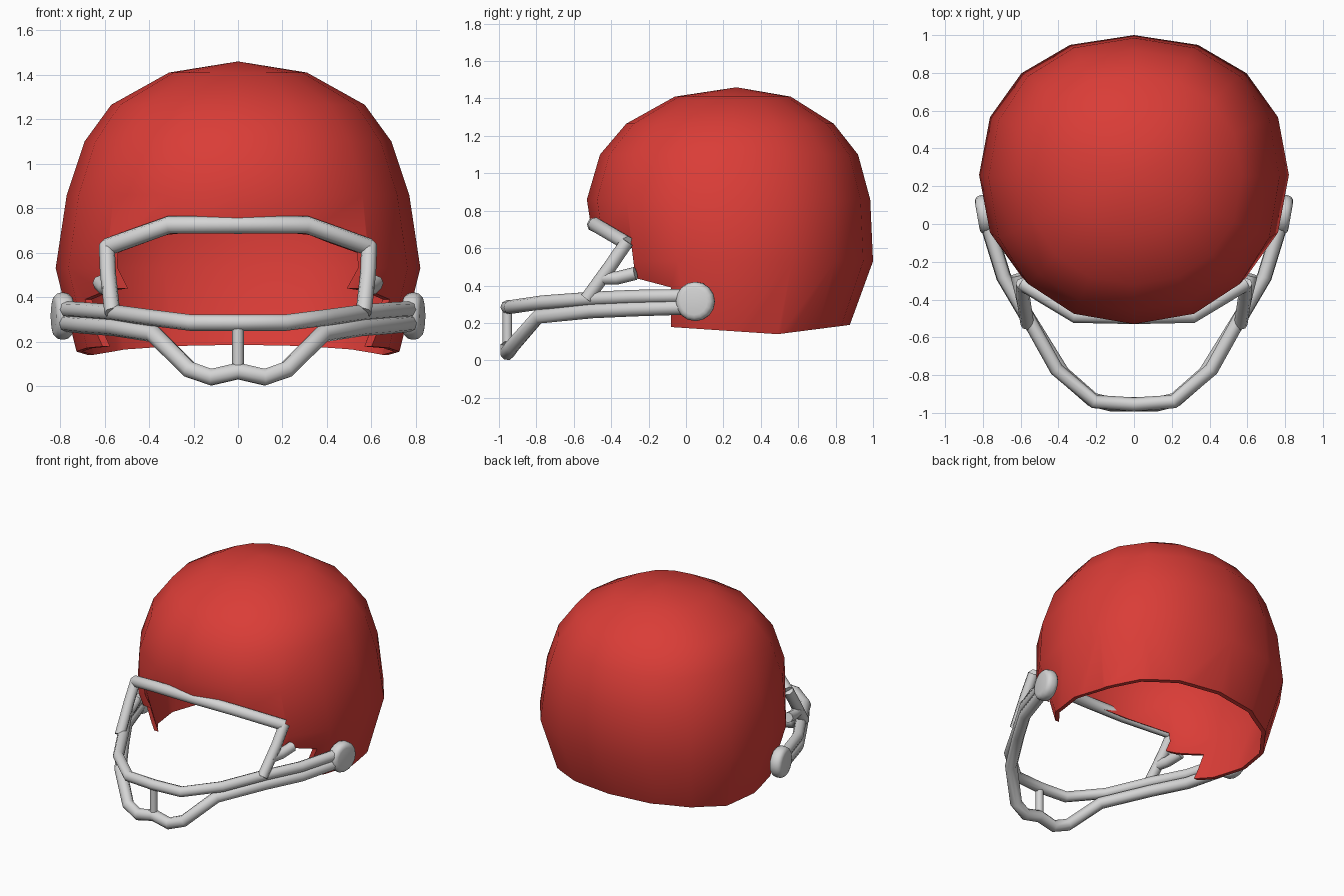
import bpy, bmesh, math
from mathutils import Vector

if "Cube" in bpy.data.objects:
    bpy.data.objects.remove(bpy.data.objects["Cube"])


def material(name, rgb):
    m = bpy.data.materials.new(name)
    m.diffuse_color = (*rgb, 1)
    m.use_nodes = True
    m.node_tree.nodes["Principled BSDF"].inputs["Base Color"].default_value = m.diffuse_color
    return m


RED = material("red shell", (0.70, 0.046, 0.038))
GREY = material("light grey bars", (0.66, 0.66, 0.66))


def mesh_object(name, bm, mat):
    bmesh.ops.recalc_face_normals(bm, faces=bm.faces)
    me = bpy.data.meshes.new(name)
    bm.to_mesh(me)
    bm.free()
    ob = bpy.data.objects.new(name, me)
    bpy.context.collection.objects.link(ob)
    me.materials.append(mat)
    return ob


def activate(ob):
    bpy.ops.object.select_all(action='DESELECT')
    ob.select_set(True)
    bpy.context.view_layer.objects.active = ob


def smooth(ob, angle):
    activate(ob)
    bpy.ops.object.shade_smooth_by_angle(angle=math.radians(angle))


# Shell: 16-sided rings (height, half width, front y, back y)
RINGS = [(1.41, 0.31, -0.06, 0.56), (1.265, 0.57, -0.32, 0.79),
         (1.10, 0.69, -0.46, 0.92), (0.86, 0.77, -0.53, 0.985),
         (0.53, 0.82, -0.48, 1.0), (0.05, 0.70, -0.28, 0.825)]
SIDES = 16


def fuller(v):
    return math.copysign(abs(v) ** 0.92, v) if abs(v) > 1e-6 else 0.0


bm = bmesh.new()
rows = []
for z, half, front, back in RINGS:
    mid = min(0.26, (front + back) / 2 + 0.02)
    row = []
    for i in range(SIDES):
        a = 2 * math.pi * i / SIDES
        s, c = fuller(math.sin(a)), fuller(math.cos(a))
        reach = back - mid if c > 0 else mid - front
        row.append(bm.verts.new((half * s, mid + reach * c, z)))
    rows.append(row)
pole = bm.verts.new((0, 0.27, 1.46))
for i in range(SIDES):
    j = (i + 1) % SIDES
    bm.faces.new((pole, rows[0][i], rows[0][j]))
    for a, b in zip(rows, rows[1:]):
        bm.faces.new((a[i], b[i], b[j], a[j]))
shell = mesh_object("helmet_shell", bm, RED)
sol = shell.modifiers.new("thickness", 'SOLIDIFY')
sol.thickness = 0.025
sol.offset = -1

# Cutter: side profile of the face opening and lower rim
PROFILE = [(-0.9, 0.74), (-0.52, 0.735), (-0.29, 0.60), (-0.27, 0.44), (-0.08, 0.39),
           (-0.08, 0.178), (0.49, 0.14), (0.88, 0.19), (1.3, 0.25), (1.3, -0.3), (-0.9, -0.3)]
bm = bmesh.new()
face = bm.faces.new([bm.verts.new((-1.2, y, z)) for y, z in PROFILE])
ext = bmesh.ops.extrude_face_region(bm, geom=[face])
bmesh.ops.translate(bm, vec=Vector((2.4, 0, 0)),
                    verts=[v for v in ext["geom"] if isinstance(v, bmesh.types.BMVert)])
cutter = mesh_object("opening_cutter", bm, RED)
cutter.hide_render = True
cut = shell.modifiers.new("opening", 'BOOLEAN')
cut.operation = 'DIFFERENCE'
cut.solver = 'EXACT'
cut.object = cutter
activate(shell)
for name in ("thickness", "opening"):
    bpy.ops.object.modifier_apply(modifier=name)
bpy.data.objects.remove(cutter)
smooth(shell, 50)


# Face guard tubes
def tube(name, points, radius=0.04):
    cu = bpy.data.curves.new(name, 'CURVE')
    cu.dimensions = '3D'
    cu.bevel_depth = radius
    cu.bevel_resolution = 2
    cu.use_fill_caps = True
    sp = cu.splines.new('POLY')
    sp.points.add(len(points) - 1)
    for p, co in zip(sp.points, points):
        p.co = (*co, 1)
    ob = bpy.data.objects.new(name, cu)
    bpy.context.collection.objects.link(ob)
    cu.materials.append(GREY)
    activate(ob)
    bpy.ops.object.convert(target='MESH')
    smooth(bpy.context.object, 50)


def mirrored(half):
    """Full left-to-right path from the points with x >= 0, centre outwards."""
    return [(-x, y, z) for x, y, z in reversed(half) if x > 0] + half


tube("brow_bar", mirrored([(0, -0.49, 0.725), (0.31, -0.485, 0.725), (0.59, -0.315, 0.625)]))
tube("upper_bar", mirrored([(0, -0.955, 0.285), (0.21, -0.94, 0.285), (0.41, -0.77, 0.31),
                            (0.56, -0.50, 0.33), (0.69, -0.28, 0.34), (0.785, 0.03, 0.345)]), 0.037)
tube("chin_bar", mirrored([(0, -0.955, 0.068), (0.12, -0.955, 0.04), (0.22, -0.93, 0.075),
                           (0.38, -0.79, 0.235), (0.56, -0.50, 0.265), (0.69, -0.28, 0.275),
                           (0.785, 0.03, 0.285)]))
tube("centre_bar", [(0, -0.955, 0.06), (0, -0.955, 0.285)], 0.026)

for side, s in (("right", 1), ("left", -1)):
    tube(side + "_side_bar", [(s * 0.59, -0.315, 0.635), (s * 0.585, -0.40, 0.51),
                              (s * 0.565, -0.53, 0.33)], 0.036)
    tube(side + "_side_tab", [(s * 0.575, -0.46, 0.44), (s * 0.595, -0.37, 0.44),
                              (s * 0.62, -0.27, 0.465)], 0.035)
    # Round mounting button, slightly turned to follow the shell
    bm = bmesh.new()
    bmesh.ops.create_cone(bm, cap_ends=True, segments=16, radius1=0.105, radius2=0.105, depth=0.085)
    rims = [e for e in bm.edges if abs(e.verts[0].co.z - e.verts[1].co.z) < 1e-4]
    bmesh.ops.bevel(bm, geom=rims, offset=0.032, segments=3, profile=0.5, affect='EDGES')
    button = mesh_object(side + "_button", bm, GREY)
    button.location = (s * 0.788, 0.05, 0.315)
    button.rotation_euler = (0, math.pi / 2, -s * math.radians(10))
    smooth(button, 50)
